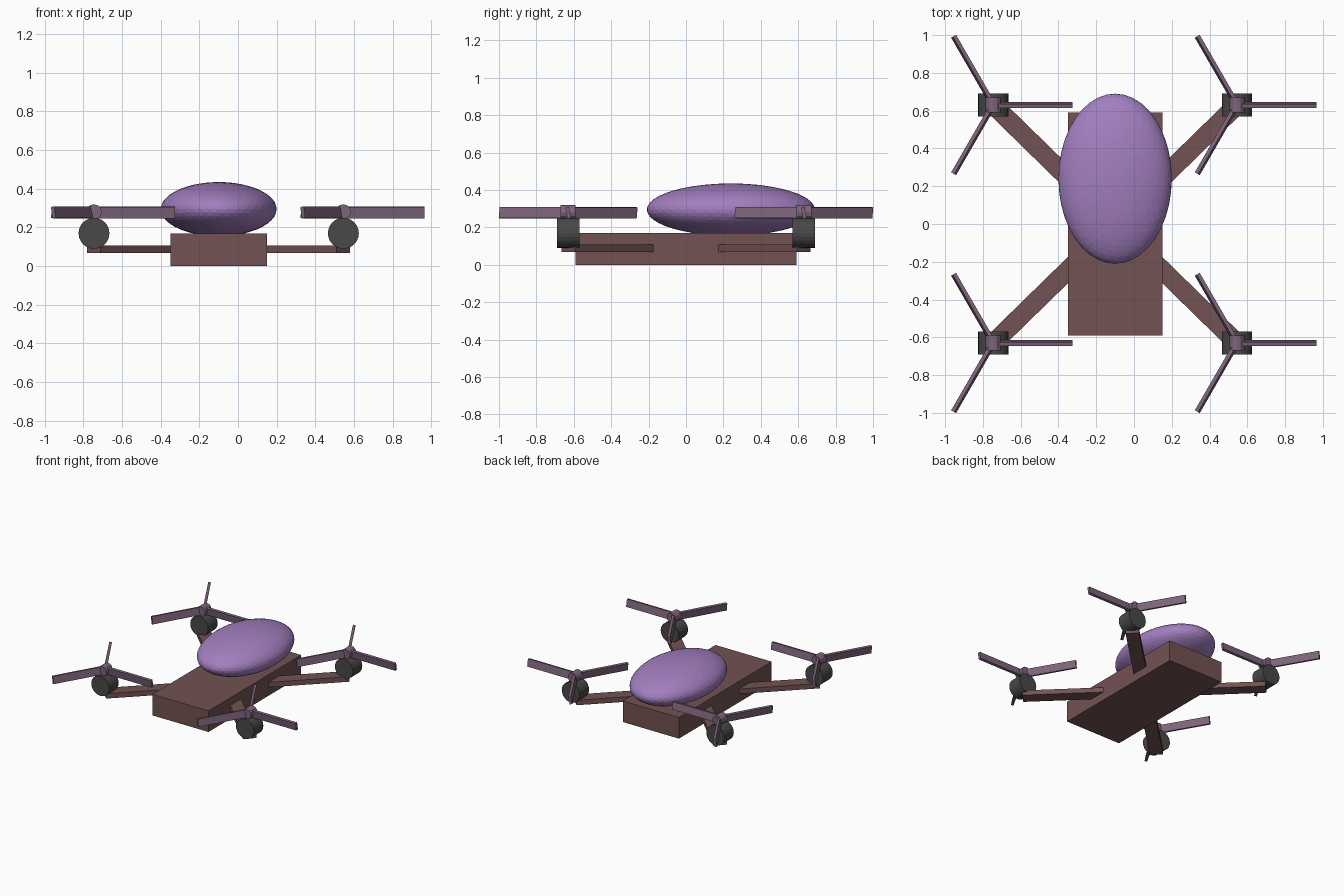
import bpy, math
from mathutils import Matrix, Vector

if "Cube" in bpy.data.objects:
    bpy.data.objects.remove(bpy.data.objects["Cube"])

CX = -0.1                      # drone centre line
MX, MY = 0.645, 0.63           # motor offsets from the centre


def material(name, rgb):
    m = bpy.data.materials.new(name)
    m.diffuse_color = (*rgb, 1)
    m.use_nodes = True
    m.node_tree.nodes["Principled BSDF"].inputs["Base Color"].default_value = m.diffuse_color
    return m


BROWN = material("brown", (0.17, 0.085, 0.085))
PURPLE = material("purple", (0.36, 0.21, 0.52))
DARK = material("dark_grey", (0.065, 0.065, 0.065))
MAUVE = material("mauve", (0.21, 0.13, 0.20))


def finish(name, mat):
    o = bpy.context.object
    o.name = name
    o.data.materials.append(mat)
    return o


def box(name, size, matrix, mat):
    bpy.ops.mesh.primitive_cube_add(size=1)
    o = finish(name, mat)
    o.data.transform(matrix @ Matrix.Diagonal((*size, 1)))
    return o


def cylinder_y(name, radius, length, loc, sides, mat):
    bpy.ops.mesh.primitive_cylinder_add(vertices=sides, radius=radius, depth=length,
                                        location=loc, rotation=(math.pi / 2, 0, 0))
    return finish(name, mat)


# Body slab
box("body", (0.5, 1.18, 0.17), Matrix.Translation((CX, 0, 0.085)), BROWN)

# Faceted canopy
bpy.ops.mesh.primitive_ico_sphere_add(subdivisions=4, radius=1, location=(CX, 0.24, 0.295))
canopy = finish("canopy", PURPLE)
canopy.scale = (0.3, 0.45, 0.14)

# Four arms, each with motor, hub and three pitched blades
for sx, side in ((-1, "left"), (1, "right")):
    for sy, end in ((-1, "front"), (1, "back")):
        tag = f"{end}_{side}"
        x, y = CX + sx * MX, sy * MY
        reach = math.hypot(MX, MY)
        turn = Matrix.Rotation(math.atan2(sy * MY, sx * MX), 4, 'Z')
        box(f"{tag}_arm", (reach, 0.1, 0.04),
            Matrix.Translation((CX, 0, 0.088)) @ turn @ Matrix.Translation((reach / 2, 0, 0)), BROWN)
        cylinder_y(f"{tag}_motor", 0.08, 0.12, (x, y, 0.17), 24, DARK)
        cylinder_y(f"{tag}_hub", 0.04, 0.08, (x, y, 0.28), 12, MAUVE)
        for k in range(3):
            m = (Matrix.Translation((x, y, 0.278)) @ Matrix.Rotation(k * math.tau / 3, 4, 'Z')
                 @ Matrix.Translation((0.22, 0, 0)) @ Matrix.Rotation(math.radians(10), 4, 'X'))
            box(f"{tag}_blade_{k + 1}", (0.4, 0.02, 0.06), m, MAUVE)
